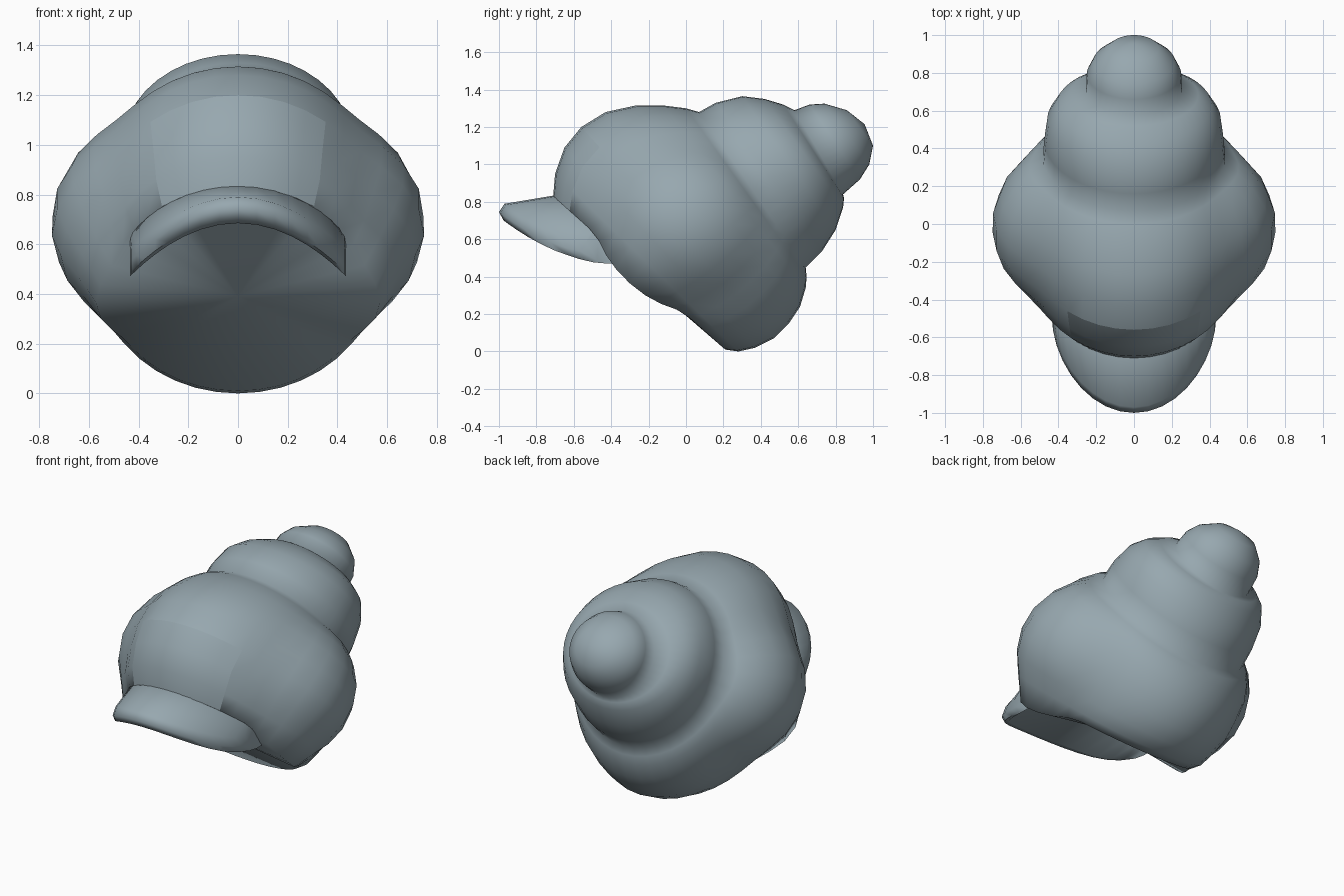
import bpy, bmesh, math
from mathutils import Vector

cube = bpy.data.objects.get("Cube")
if cube:
    bpy.data.objects.remove(cube)

grey = bpy.data.materials.new("blue_grey")
grey.use_nodes = True
COLOUR = (0.31, 0.39, 0.43, 1)
grey.diffuse_color = COLOUR
grey.node_tree.nodes["Principled BSDF"].inputs["Base Color"].default_value = COLOUR


def finish(bm, name, angle):
    bmesh.ops.recalc_face_normals(bm, faces=bm.faces)
    mesh = bpy.data.meshes.new(name)
    bm.to_mesh(mesh)
    bm.free()
    obj = bpy.data.objects.new(name, mesh)
    bpy.context.collection.objects.link(obj)
    mesh.materials.append(grey)
    bpy.ops.object.select_all(action='DESELECT')
    obj.select_set(True)
    bpy.context.view_layer.objects.active = obj
    bpy.ops.object.shade_smooth_by_angle(angle=math.radians(angle))
    return obj


def bridge(bm, rings):
    for a, b in zip(rings, rings[1:]):
        for i in range(len(a)):
            j = (i + 1) % len(a)
            bm.faces.new((a[i], a[j], b[j], b[i]))


# Round side lobes, blended into the body by swelling its rings
LOBE_CENTRE = Vector((.35, -.01, .68))
LOBE_SIZE = Vector((.40, .42, .41))


def lobe_swell(mid, ray):
    """Factor that stretches a ring's ray to the lobe, blended with the ring."""
    side = math.copysign(1, ray.x)
    start = mid - Vector((side * LOBE_CENTRE.x, LOBE_CENTRE.y, LOBE_CENTRE.z))
    o = Vector([s / r for s, r in zip(start, LOBE_SIZE)])
    d = Vector([s / r for s, r in zip(ray, LOBE_SIZE)])
    a, b, c = d.dot(d), o.dot(d), o.dot(o) - 1
    root = b * b - a * c
    if root < 0:
        return 1
    reach = max(0, (math.sqrt(root) - b) / a)
    return (1 + reach ** 14) ** (1 / 14)


# Tiered body: each ring has an upper point, a lower point (y, z) and a half width
SIDES = 40
TIERS = [
    ((-.71, .83), (.21, .01), .52), ((-.70, .95), (.28, 0), .56),
    ((-.65, 1.09), (.37, .02), .58), ((-.56, 1.20), (.47, .07), .60),
    ((-.43, 1.28), (.55, .15), .60), ((-.27, 1.315), (.61, .24), .59),
    ((-.12, 1.315), (.64, .34), .56), ((0, 1.30), (.645, .40), .52),
    ((.07, 1.28), (.64, .45), .475), ((.16, 1.33), (.73, .54), .475),
    ((.30, 1.365), (.80, .65), .46), ((.42, 1.35), (.84, .77), .41),
    ((.52, 1.32), (.845, .82), .34), ((.58, 1.29), (.84, .84), .255),
    ((.66, 1.32), (.93, .92), .25), ((.74, 1.325), (.98, 1.0), .215),
    ((.86, 1.29), (1.0, 1.10), .13),
]
bm = bmesh.new()
rings = []
for number, (upper, lower, width) in enumerate(TIERS):
    up, low = Vector((0, *upper)), Vector((0, *lower))
    mid, half = (up + low) / 2, (up - low) / 2
    ring = []
    for i in range(SIDES):
        a = math.tau * i / SIDES
        ray = half * math.cos(a) + Vector((width * math.sin(a), 0, 0))
        p = mid + ray * (lobe_swell(mid, ray) if number < 9 else 1)
        if number == 0:
            # The rim dips under each lobe
            dip = .075 * max(0, 1 - (math.cos(a) / .5) ** 2)
            p -= Vector((0, .67, .75)) * dip
        ring.append(bm.verts.new(p))
    rings.append(ring)
bridge(bm, rings)
# Rounded tip and flat underside, each as a fan
for ring, centre in ((rings[0], (0, -.23, .39)), (rings[-1], (0, .955, 1.215))):
    hub = bm.verts.new(centre)
    for i in range(SIDES):
        bm.faces.new((ring[i], ring[(i + 1) % SIDES], hub))
body = finish(bm, "tiered_body", 75)

# Crisp border around the front panel
panel = set()
for r in range(3):
    for k in range(-4, 4):
        a, b = k % SIDES, (k + 1) % SIDES
        panel.add(frozenset((r * SIDES + a, r * SIDES + b,
                             (r + 1) * SIDES + a, (r + 1) * SIDES + b)))
bm = bmesh.new()
bm.from_mesh(body.data)
for edge in bm.edges:
    inside = [frozenset(v.index for v in f.verts) in panel for f in edge.link_faces]
    if any(inside) and not all(inside):
        edge.smooth = False
bm.to_mesh(body.data)
bm.free()

# Arched brim that springs from the rim of the body
STEPS = 18
bm = bmesh.new()
rows = []
for i in range(STEPS + 1):
    t = math.pi * (i / STEPS - .5)
    x = .435 * math.sin(t)
    front = -.5 - .5 * max(0, math.cos(t)) ** 1.15
    low = .685 - .2 * (x / .42) ** 2
    high = low + .105
    c = math.sqrt(1 - (x / .52) ** 2)
    section = [(-.38, low + .1), (-.21 - .46 * c, .43 + .41 * c), (front + .03, high),
               (front, low + .06), (front + .025, low + .015),
               (front + .07, low), (-.38, low)]
    rows.append([bm.verts.new((x, y, z)) for y, z in section])
bridge(bm, rows)
for row in (rows[0], rows[-1]):
    bm.faces.new(row)
finish(bm, "brim", 65)
